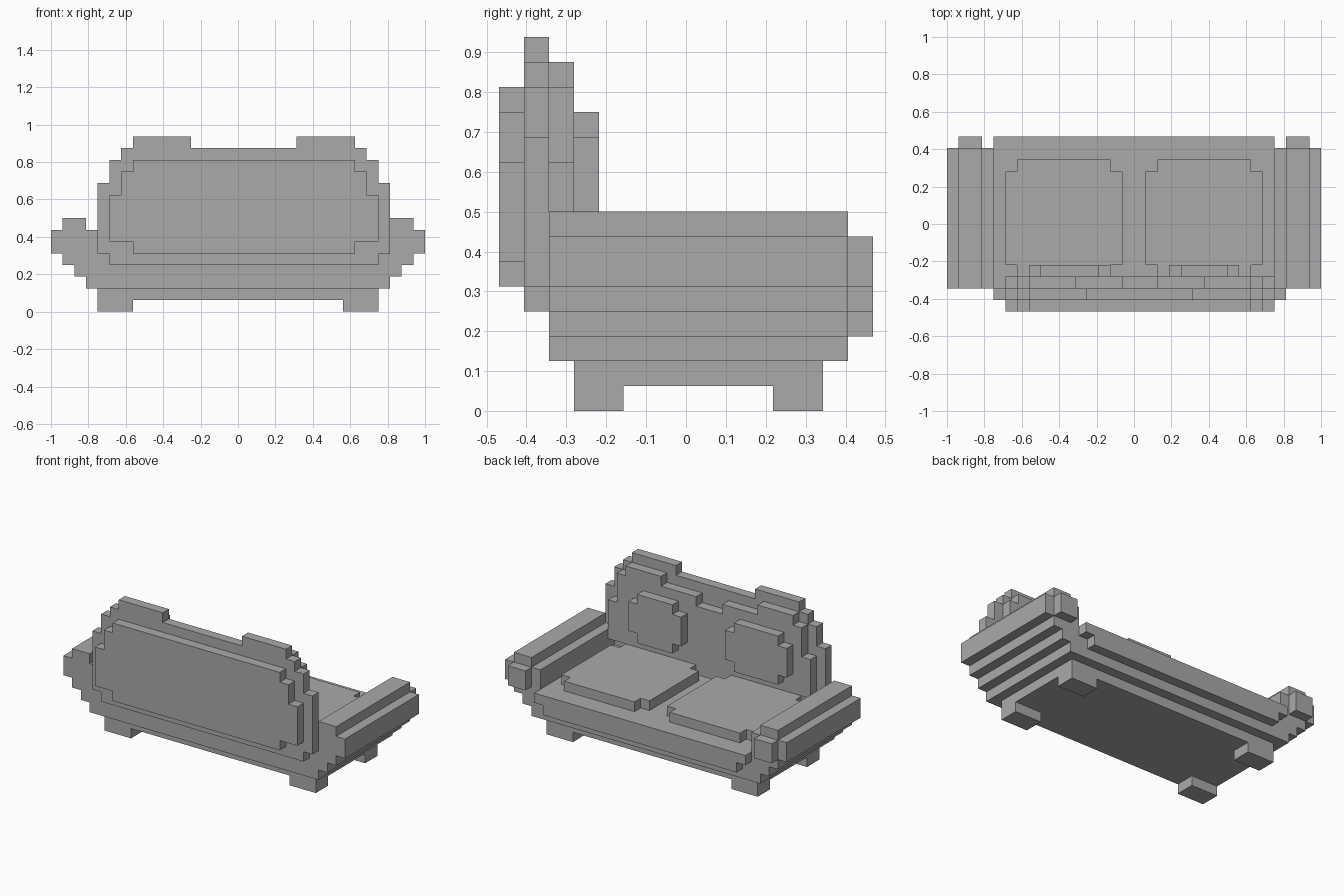
import bpy
import bmesh
from mathutils import Vector

U = 1 / 16                              # size of one block
ORIGIN = Vector((-1, -7.5 * U, 0))      # block corner (0, 0, 0)

cube = bpy.data.objects.get("Cube")
if cube:
    bpy.data.objects.remove(cube, do_unlink=True)

grey = bpy.data.materials.new("plain_grey")
grey.use_nodes = True
grey.diffuse_color = (0.4, 0.4, 0.4, 1)
bsdf = grey.node_tree.nodes["Principled BSDF"]
bsdf.inputs["Base Color"].default_value = grey.diffuse_color
bsdf.inputs["Roughness"].default_value = 0.9


def make_part(name, *boxes):
    """Join boxes, each given as x, y and z block ranges, into one clean blocky solid."""
    cells = {(x, y, z) for xs, ys, zs in boxes
             for x in range(*xs) for y in range(*ys) for z in range(*zs)}
    bm = bmesh.new()
    verts = {}
    for cell in cells:
        for axis in range(3):
            for side in (0, 1):
                step = [0, 0, 0]
                step[axis] = 2 * side - 1
                if tuple(c + s for c, s in zip(cell, step)) in cells:
                    continue
                # outer side of a block, wound outwards
                loop = []
                for a, b in ((0, 0), (1, 0), (1, 1), (0, 1)):
                    p = list(cell)
                    p[axis] += side
                    p[(axis + 1) % 3] += a
                    p[(axis + 2) % 3] += b
                    key = tuple(p)
                    if key not in verts:
                        verts[key] = bm.verts.new(ORIGIN + Vector(key) * U)
                    loop.append(verts[key])
                bm.faces.new(loop if side else loop[::-1])
    bmesh.ops.dissolve_limit(bm, angle_limit=0.01, verts=bm.verts, edges=bm.edges)
    mesh = bpy.data.meshes.new(name)
    bm.to_mesh(mesh)
    bm.free()
    mesh.materials.append(grey)
    obj = bpy.data.objects.new(name, mesh)
    bpy.context.collection.objects.link(obj)
    return obj


def flip(xs):
    """Mirror an x range across the middle of the sofa."""
    return 32 - xs[1], 32 - xs[0]


# Legs and bottom plate
for side, xs in (("right", (4, 7)), ("left", flip((4, 7)))):
    make_part(f"{side}_back_leg", (xs, (3, 5), (0, 1)))
    make_part(f"{side}_front_leg", (xs, (11, 13), (0, 1)))
make_part("bottom_plate", ((4, 28), (3, 13), (1, 2)))

# Seat body flares outwards step by step, with a front lip
make_part("seat_body",
          *[((5 - z, 27 + z), (2, 14), (z, z + 1)) for z in (2, 3, 4)],
          ((5, 27), (14, 15), (3, 4)),
          ((4, 28), (14, 15), (4, 5)))

# Armrests with a raised top and a front knob
for side, turn in (("right", lambda xs: xs), ("left", flip)):
    make_part(f"{side}_armrest",
              (turn((0, 4)), (2, 14), (5, 7)),
              (turn((1, 3)), (2, 14), (7, 8)),
              (turn((1, 3)), (14, 15), (5, 7)))

# Seat cushions with notched corners
for side, x in (("right", 5), ("left", 17)):
    make_part(f"{side}_seat_cushion",
              ((x, x + 10), (4, 12), (5, 6)),
              ((x + 1, x + 9), (3, 13), (5, 6)))

# Backrest core with two raised crests
Y = (1, 2)
make_part("backrest",
          ((5, 28), Y, (4, 13)), ((4, 29), Y, (5, 11)), ((6, 27), Y, (13, 14)),
          ((7, 12), Y, (14, 15)), ((21, 26), Y, (14, 15)))

# Panel on the outer face of the backrest
Y = (0, 1)
make_part("backrest_rear_panel",
          ((7, 26), Y, (5, 13)), ((5, 28), Y, (6, 10)), ((6, 27), Y, (10, 12)))

# Padding on the inner face of the backrest
Y = (2, 3)
make_part("backrest_padding",
          ((7, 26), Y, (5, 12)), ((5, 28), Y, (6, 10)),
          ((6, 15), Y, (10, 13)), ((18, 27), Y, (10, 13)),
          ((7, 11), Y, (13, 14)), ((22, 26), Y, (13, 14)))

# Back cushions with notched corners
for side, (a, b) in (("right", (7, 14)), ("left", (19, 25))):
    make_part(f"{side}_back_cushion",
              ((a, b), (3, 4), (8, 11)),
              ((a + 1, b - 1), (3, 4), (7, 12)))
